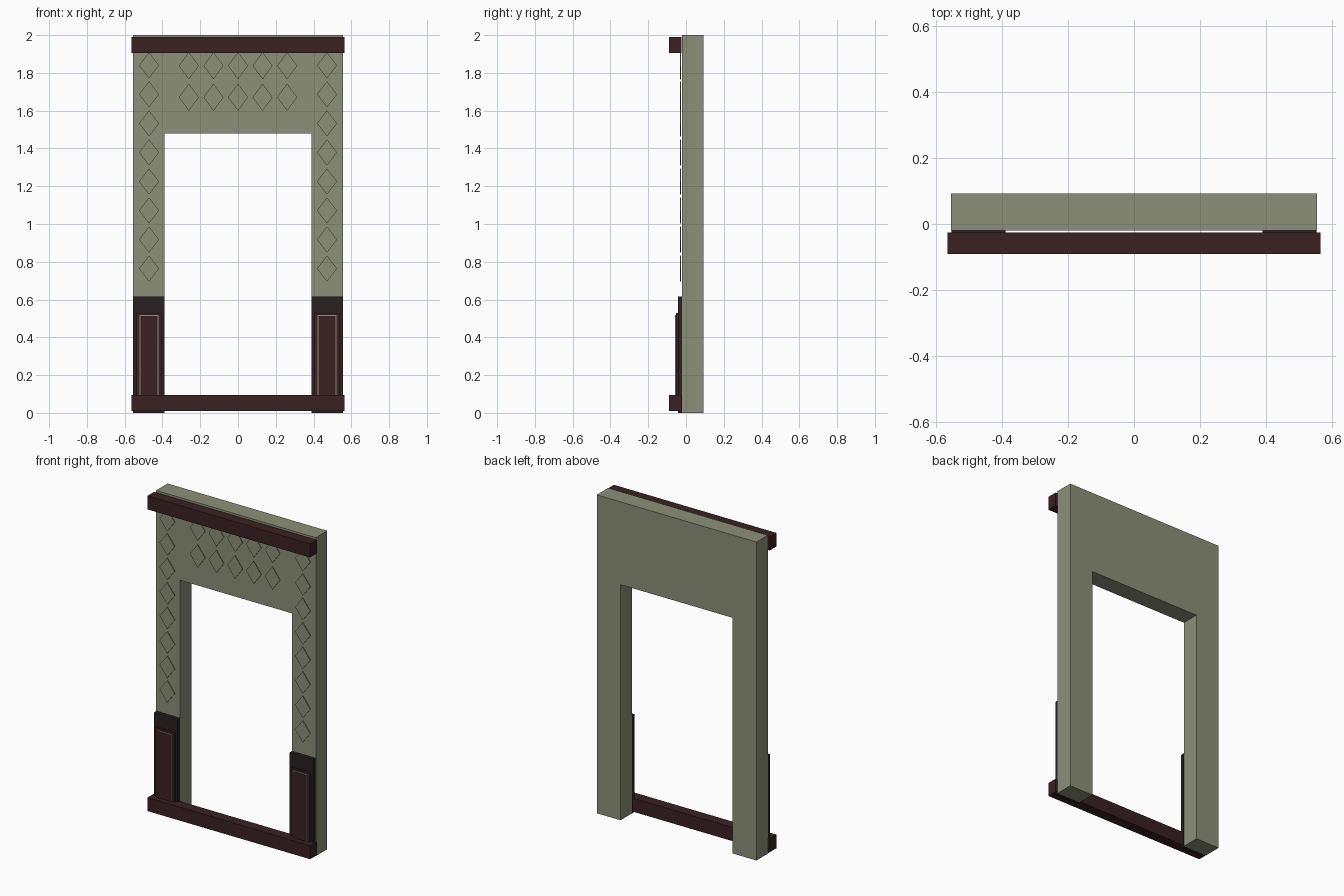
import bpy
import bmesh

cube = bpy.data.objects.get("Cube")
if cube:
    bpy.data.objects.remove(cube, do_unlink=True)


def make_material(name, rgb):
    mat = bpy.data.materials.new(name)
    mat.use_nodes = True
    mat.diffuse_color = (*rgb, 1)
    mat.node_tree.nodes["Principled BSDF"].inputs["Base Color"].default_value = (*rgb, 1)
    return mat


plaster = make_material("sage plaster", (0.26, 0.28, 0.185))
wood = make_material("dark red wood", (0.042, 0.015, 0.016))
black = make_material("charcoal wood", (0.021, 0.015, 0.015))


def prism(name, outlines, y_front, y_back, mat):
    """Extrude flat x-z outlines from y_front to y_back as one object."""
    bm = bmesh.new()
    for outline in outlines:
        face = bm.faces.new([bm.verts.new((x, y_front, z)) for x, z in outline])
        out = bmesh.ops.extrude_face_region(bm, geom=[face])
        verts = [v for v in out["geom"] if isinstance(v, bmesh.types.BMVert)]
        bmesh.ops.translate(bm, verts=verts, vec=(0, y_back - y_front, 0))
    bmesh.ops.recalc_face_normals(bm, faces=bm.faces)
    mesh = bpy.data.meshes.new(name)
    bm.to_mesh(mesh)
    bm.free()
    mesh.materials.append(mat)
    obj = bpy.data.objects.new(name, mesh)
    bpy.context.collection.objects.link(obj)
    return obj


def rect(x0, x1, z0, z1):
    return [(x0, z0), (x1, z0), (x1, z1), (x0, z1)]


def diamond(x, z, half_w=0.053, half_h=0.069):
    return [(x, z - half_h), (x + half_w, z), (x, z + half_h), (x - half_w, z)]


# Wall with doorway
W, D, H = 0.555, 0.39, 1.48
prism("wall", [[(-W, 0), (-D, 0), (-D, H), (D, H), (D, 0), (W, 0), (W, 2), (-W, 2)]],
      -0.02, 0.093, plaster)

# Top and bottom rails
for name, z in (("top_rail", 1.905), ("bottom_rail", 0.01)):
    prism(name, [rect(-0.565, 0.565, z, z + 0.085)], -0.091, -0.025, wood)

# Pilaster bases: backing board, raised frame, thin bead, inner panel
for side, cx in (("left", 0.471), ("right", -0.471)):
    layers = (
        ("backing", 0.082, 0, 0.615, -0.043, -0.02, black),
        ("frame", 0.066, 0.02, 0.53, -0.054, -0.042, wood),
        ("bead", 0.05, 0.035, 0.517, -0.057, -0.053, plaster),
        ("panel", 0.046, 0.04, 0.512, -0.059, -0.054, wood),
    )
    for part, half, z0, z1, y0, y1, mat in layers:
        prism(f"{side}_base_{part}", [rect(cx - half, cx + half, z0, z1)], y0, y1, mat)

    # Column of diamonds above each base
    column = [diamond(cx, 0.764 + 0.1537 * i) for i in range(8)]
    prism(f"{side}_diamonds", column, -0.031, -0.027, plaster)

# Two rows of diamonds over the doorway
rows = [diamond(0.13 * i, z, 0.053, 0.072) for z in (1.671, 1.838) for i in range(-2, 3)]
prism("lintel_diamonds", rows, -0.031, -0.027, plaster)
